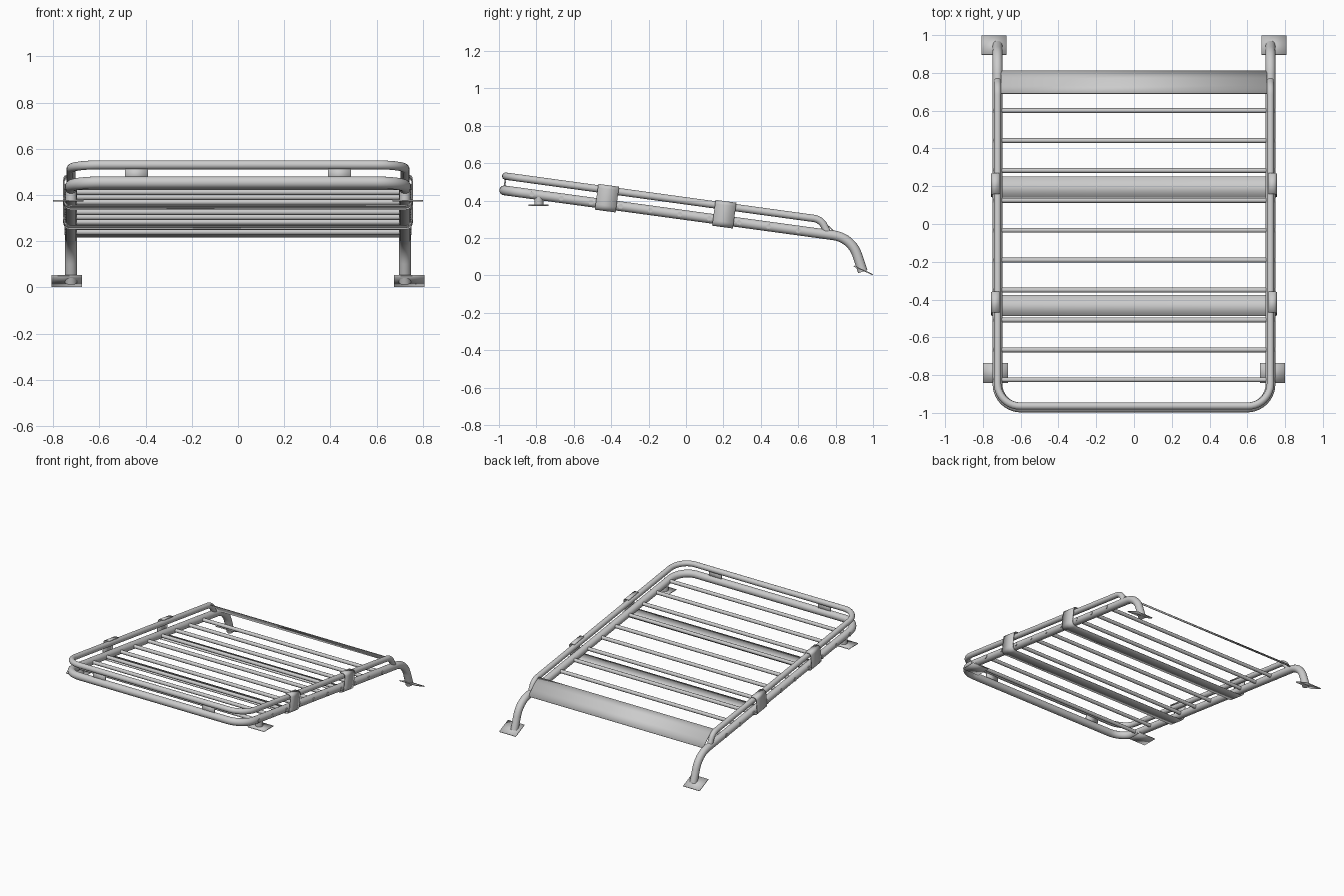
import bpy, bmesh, math
from mathutils import Vector

if "Cube" in bpy.data.objects:
    bpy.data.objects.remove(bpy.data.objects["Cube"])

SLOPE = 0.1365
ANG = math.atan(SLOPE)
U = Vector((0, math.cos(ANG), -math.sin(ANG)))   # along the rack, towards the back
N = Vector((0, math.sin(ANG), math.cos(ANG)))    # rack normal
RX = 0.7225                                      # rail centre line


def rail_z(y):
    return 0.454 - SLOPE * (y + 0.97)


def fillet(pts, radii, steps=8):
    """Round the inner corners of a polyline."""
    pts = [Vector(p) for p in pts]
    out = [pts[0]]
    for i in range(1, len(pts) - 1):
        p, r = pts[i], radii[i - 1]
        a, b = (pts[i - 1] - p).normalized(), (pts[i + 1] - p).normalized()
        half = a.angle(b) / 2
        c = p + (a + b).normalized() * (r / math.sin(half))
        t = r / math.tan(half)
        va, vb = p + a * t - c, p + b * t - c
        out += [c + va.normalized().slerp(vb.normalized(), k / steps) * r for k in range(steps + 1)]
    return out + [pts[-1]]


def finish(ob):
    bpy.ops.object.select_all(action='DESELECT')
    ob.select_set(True)
    bpy.context.view_layer.objects.active = ob
    if ob.type == 'CURVE':
        bpy.ops.object.convert(target='MESH')
    bpy.ops.object.shade_smooth_by_angle(angle=math.radians(40))
    return bpy.context.object


def tube(name, pts, radius, res=6):
    cu = bpy.data.curves.new(name, 'CURVE')
    cu.dimensions = '3D'
    cu.bevel_depth, cu.bevel_resolution, cu.use_fill_caps = radius, res, True
    sp = cu.splines.new('POLY')
    sp.points.add(len(pts) - 1)
    for q, p in zip(sp.points, pts):
        q.co = (*p, 1)
    ob = bpy.data.objects.new(name, cu)
    bpy.context.collection.objects.link(ob)
    return finish(ob)


def sheet(name, pts, sweep, thick):
    """Sweep an open profile along a vector and give it thickness."""
    bm = bmesh.new()
    sweep = Vector(sweep)
    rows = [(bm.verts.new(Vector(p) - sweep / 2), bm.verts.new(Vector(p) + sweep / 2)) for p in pts]
    for (a, b), (c, d) in zip(rows, rows[1:]):
        bm.faces.new((a, b, d, c))
    me = bpy.data.meshes.new(name)
    bm.to_mesh(me)
    bm.free()
    ob = bpy.data.objects.new(name, me)
    bpy.context.collection.objects.link(ob)
    mod = ob.modifiers.new("thickness", 'SOLIDIFY')
    mod.thickness, mod.offset = thick, 0
    return finish(ob)


def mirrored(half):
    return half + [(-x, y, z) for x, y, z in reversed(half)]


# Lower rail: one bent tube including both rear legs
FY = -0.972
low = mirrored([(RX, 0.945, 0.02), (RX, 0.885, rail_z(0.885)), (RX, FY, rail_z(FY))])
tube("lower_rail", fillet(low, [0.155, 0.125, 0.125, 0.155], 10), 0.026, 8)

# Upper rail, bending down into the lower rail at the back
UP = 0.076
up = mirrored([(RX, 0.765, 0.212), (RX, 0.722, rail_z(0.722) + UP), (RX, FY + 0.008, rail_z(FY) + UP)])
tube("upper_rail", fillet(up, [0.075, 0.12, 0.12, 0.075], 10), 0.0195, 6)

# Cross bars
for i in range(10):
    y = 0.6 - i * 0.1583
    tube(f"cross_bar_{i + 1}", [(-0.75, y, rail_z(y)), (0.75, y, rail_z(y))], 0.013, 4)

# Flat straps: under the rack, up the outside and over the upper rails
for name, y in (("rear_strap", 0.2), ("front_strap", -0.427)):
    o = Vector((0, y, rail_z(y)))
    half = [(0.712, 0.1), (0.754, 0.1), (0.754, -0.034)]
    prof = half + [(-x, n) for x, n in reversed(half)]
    pts = [o + Vector((x, 0, 0)) + N * n for x, n in prof]
    sheet(name, fillet(pts, [0.018, 0.028, 0.028, 0.018], 5), U * 0.112, 0.005)

# Sloping rear deflector panel
sheet("rear_panel", [(0, 0.69, 0.312), (0, 0.73, 0.288), (0, 0.77, 0.256), (0, 0.81, 0.217)],
      (1.41, 0, 0), 0.005)

for s, side in ((-1, "left"), (1, "right")):
    # Rear foot plates, tilted to the roof
    sheet(f"rear_foot_{side}", [(s * 0.742, 0.897, 0.05), (s * 0.742, 0.998, 0.004)],
          (0.132, 0, 0), 0.006)
    # Front posts and foot plates
    tube(f"front_post_{side}", [(s * RX, -0.787, 0.374), (s * RX, -0.787, 0.43)], 0.024)
    sheet(f"front_foot_{side}", [(s * 0.734, -0.842, 0.375), (s * 0.734, -0.735, 0.375)],
          (0.132, 0, 0), 0.006)
    # Tabs joining the two front tubes
    sheet(f"front_tab_{side}", [(s * 0.44, FY, 0.455), (s * 0.44, FY + 0.008, 0.53)],
          (0.1, 0, 0), 0.008)
